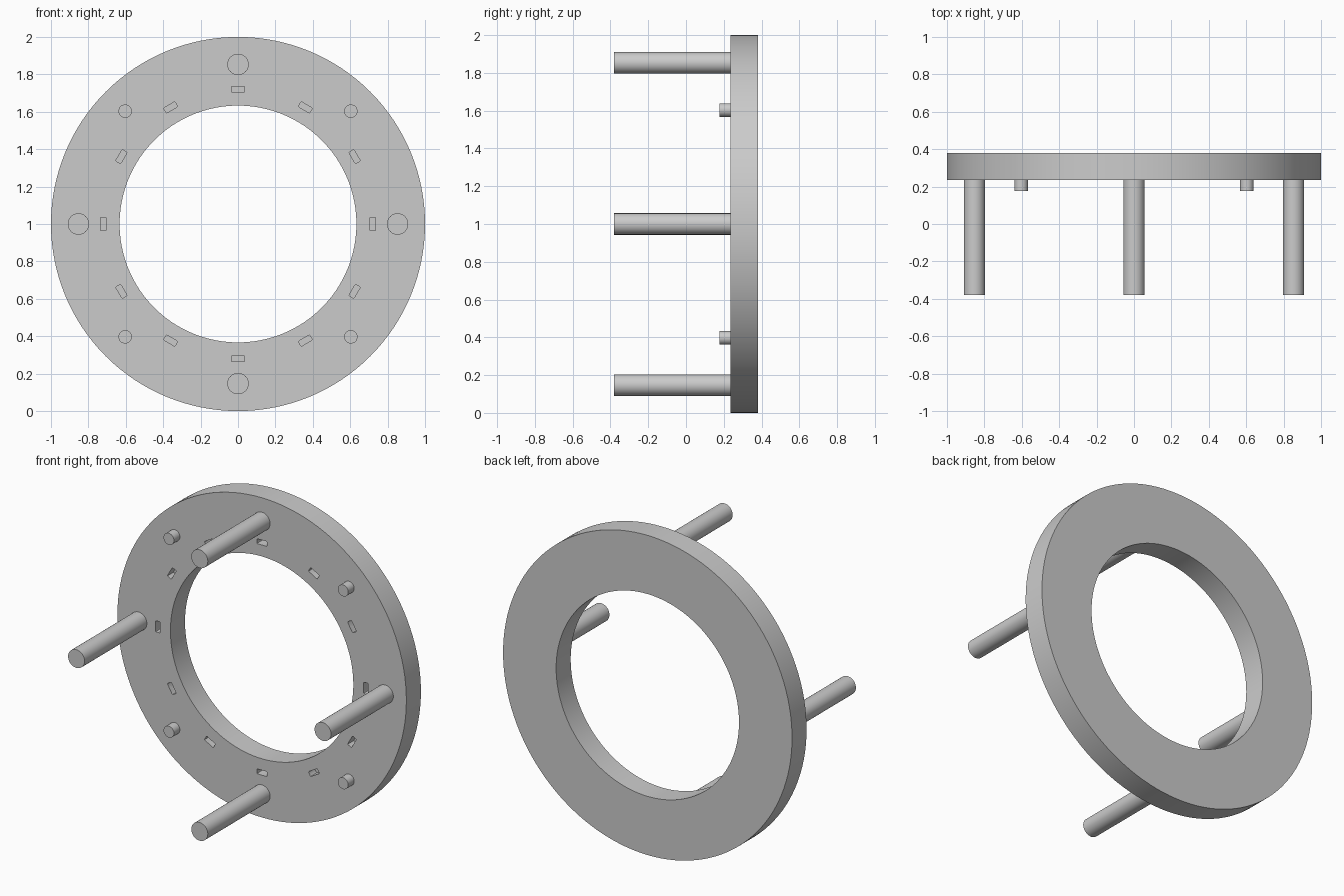
import bpy, bmesh, math
from mathutils import Matrix, Vector

cube = bpy.data.objects.get("Cube")
if cube:
    bpy.data.objects.remove(cube, do_unlink=True)

FRONT, BACK, CENTRE_Z = 0.236, 0.38, 1.0

# Single flat colour
grey = bpy.data.materials.new("light_grey")
grey.use_nodes = True
colour = (0.6, 0.6, 0.6, 1)
grey.diffuse_color = colour
grey.node_tree.nodes["Principled BSDF"].inputs["Base Color"].default_value = colour


def finish(name, bm):
    bmesh.ops.recalc_face_normals(bm, faces=bm.faces)
    mesh = bpy.data.meshes.new(name)
    bm.to_mesh(mesh)
    bm.free()
    mesh.materials.append(grey)
    obj = bpy.data.objects.new(name, mesh)
    bpy.context.collection.objects.link(obj)
    return obj


def select(obj):
    bpy.ops.object.select_all(action='DESELECT')
    obj.select_set(True)
    bpy.context.view_layer.objects.active = obj


def smooth(obj):
    select(obj)
    bpy.ops.object.shade_smooth_by_angle(angle=math.radians(30))


def ring(name, inner, outer, sides=128):
    # Rectangular section spun around the y axis
    bm = bmesh.new()
    corners = [(inner, FRONT), (outer, FRONT), (outer, BACK), (inner, BACK)]
    verts = [bm.verts.new((r, y, CENTRE_Z)) for r, y in corners]
    edges = [bm.edges.new((verts[i], verts[(i + 1) % 4])) for i in range(4)]
    bmesh.ops.spin(bm, geom=verts + edges, cent=(0, 0, CENTRE_Z), axis=(0, 1, 0),
                   angle=math.tau, steps=sides, use_merge=True)
    bmesh.ops.remove_doubles(bm, verts=bm.verts, dist=1e-4)
    return finish(name, bm)


def pin(name, radius, tip, distance, angle, sides):
    # Round peg standing out from the front face, rooted slightly inside it
    root = FRONT + 0.01
    bm = bmesh.new()
    place = (Matrix.Translation((distance * math.cos(angle), (tip + root) / 2,
                                 CENTRE_Z + distance * math.sin(angle)))
             @ Matrix.Rotation(math.pi / 2, 4, 'X'))
    bmesh.ops.create_cone(bm, cap_ends=True, segments=sides, radius1=radius,
                          radius2=radius, depth=root - tip, matrix=place)
    smooth(finish(name, bm))


def slot_cutters(count, distance, length, width, depth):
    # Tangential blocks with softened corners, evenly spaced around the ring
    bm = bmesh.new()
    for i in range(count):
        block = bmesh.new()
        bmesh.ops.create_cube(block, size=1)
        bmesh.ops.scale(block, vec=(width, depth * 2, length), verts=block.verts)
        along = [e for e in block.edges
                 if abs(e.verts[0].co.y - e.verts[1].co.y) > depth]
        bmesh.ops.bevel(block, geom=along, offset=0.005, segments=2,
                        profile=0.5, affect='EDGES')
        place = (Matrix.Translation((0, FRONT, CENTRE_Z))
                 @ Matrix.Rotation(math.tau * i / count, 4, 'Y')
                 @ Matrix.Translation((distance, 0, 0)))
        block.transform(place)
        temp = bpy.data.meshes.new("slot_block")
        block.to_mesh(temp)
        block.free()
        bm.from_mesh(temp)
        bpy.data.meshes.remove(temp)
    cutters = finish("slot_cutters", bm)
    cutters.hide_render = True
    return cutters


# Flat ring with twelve shallow slots in its front face
flange = ring("flange_ring", 0.633, 1.0)
cutters = slot_cutters(12, 0.72, 0.07, 0.031, 0.06)
cut = flange.modifiers.new("slots", 'BOOLEAN')
cut.operation = 'DIFFERENCE'
cut.solver = 'EXACT'
cut.object = cutters
select(flange)
bpy.ops.object.modifier_apply(modifier=cut.name)
bpy.data.objects.remove(cutters, do_unlink=True)
smooth(flange)

# Long posts on the axes, short locating pegs on the diagonals
for i, side in enumerate(("left", "top", "right", "bottom")):
    pin(f"{side}_post", 0.057, -0.38, 0.853, i * math.pi / 2, 48)
for i, side in enumerate(("upper_left", "upper_right", "lower_right", "lower_left")):
    pin(f"{side}_peg", 0.036, 0.177, 0.853, (i + 0.5) * math.pi / 2, 32)
